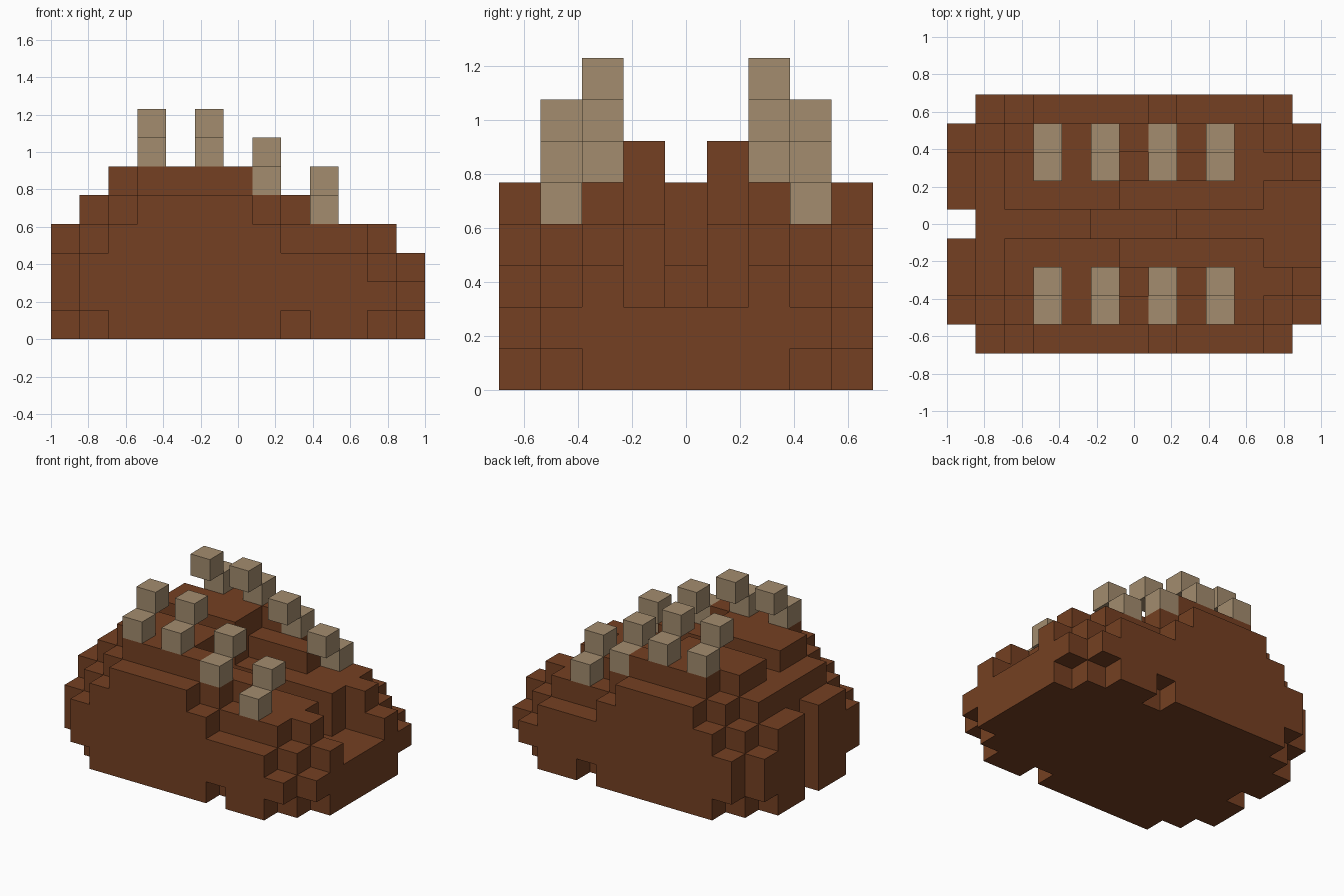
import bpy, bmesh
from mathutils import Vector

cube = bpy.data.objects.get("Cube")
if cube:
    bpy.data.objects.remove(cube, do_unlink=True)

S = 2 / 13                      # block size
NX, NY = 13, 9                  # blocks along x and y


def material(name, rgb):
    m = bpy.data.materials.new(name)
    m.use_nodes = True
    col = (*rgb, 1)
    m.diffuse_color = col
    bsdf = next(n for n in m.node_tree.nodes if n.type == 'BSDF_PRINCIPLED')
    bsdf.inputs["Base Color"].default_value = col
    bsdf.inputs["Roughness"].default_value = 0.9
    return m


brown = material("shell_brown", (0.178, 0.051, 0.016))
tan = material("spike_tan", (0.366, 0.262, 0.156))

# The six sides of a block: direction and its two in-plane axes
SIDES = [(Vector(n), Vector(a), Vector(b)) for n, a, b in (
    ((1, 0, 0), (0, 1, 0), (0, 0, 1)), ((-1, 0, 0), (0, 0, 1), (0, 1, 0)),
    ((0, 1, 0), (0, 0, 1), (1, 0, 0)), ((0, -1, 0), (1, 0, 0), (0, 0, 1)),
    ((0, 0, 1), (1, 0, 0), (0, 1, 0)), ((0, 0, -1), (0, 1, 0), (1, 0, 0)))]


def block_object(name, blocks, mat):
    """Skin a set of grid blocks, keeping only the exposed sides."""
    bm = bmesh.new()
    for cell in blocks:
        centre = Vector((cell[0] - (NX - 1) / 2, cell[1] - (NY - 1) / 2, cell[2] + 0.5))
        for n, a, b in SIDES:
            if tuple(int(c + d) for c, d in zip(cell, n)) in blocks:
                continue
            corners = [centre + n / 2 + a * p / 2 + b * q / 2
                       for p, q in ((-1, -1), (1, -1), (1, 1), (-1, 1))]
            bm.faces.new([bm.verts.new(c * S) for c in corners])
    bmesh.ops.remove_doubles(bm, verts=bm.verts, dist=1e-4)
    bmesh.ops.dissolve_limit(bm, angle_limit=0.01, verts=bm.verts, edges=bm.edges)
    me = bpy.data.meshes.new(name)
    bm.to_mesh(me)
    bm.free()
    me.materials.append(mat)
    ob = bpy.data.objects.new(name, me)
    bpy.context.collection.objects.link(ob)
    return ob


# Terraced shell: block heights along x, from the outer row to the centre row
ROWS = ("0345555433320",
        "3456666544432",
        "4566665554443",
        "4566664444422",
        "0555533322222")
shell = set()
for j in range(NY):
    row = min(j, NY - 1 - j)
    for i, h in enumerate(ROWS[row]):
        end = min(i, NX - 1 - i)
        # undercut the corners and one small notch on each flank
        lift = 1 if row + end < 2 or (row == 0 and i == 8) else 0
        shell.update((i, j, k) for k in range(lift, int(h)))
# the second row dips just behind the peak
shell.discard((6, 2, 5))
shell.discard((6, 6, 5))
block_object("shell", shell, brown)

# Paired spikes: the inner block floats one step above the outer one
for n, (i, k) in enumerate(((3, 6), (5, 6), (7, 5), (9, 4)), 1):
    for side, outer, inner in (("right", 1, 2), ("left", 7, 6)):
        block_object(f"outer_spike_{side}_{n}", {(i, outer, k)}, tan)
        block_object(f"inner_spike_{side}_{n}", {(i, inner, k + 1)}, tan)
